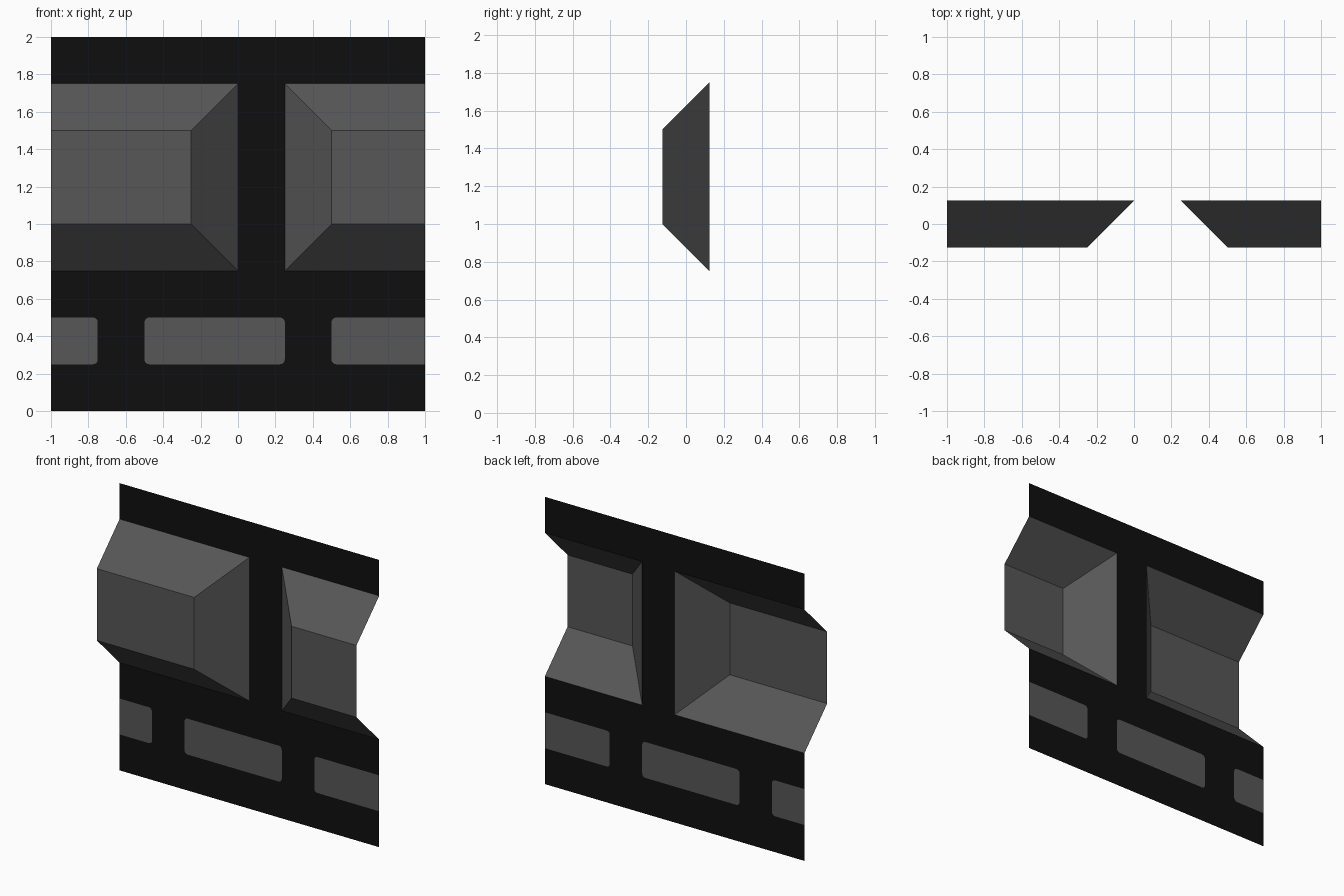
import bpy
import math

if "Cube" in bpy.data.objects:
    bpy.data.objects.remove(bpy.data.objects["Cube"])

BACK, FRONT = 0.125, -0.125


def material(name, v):
    m = bpy.data.materials.new(name)
    m.diffuse_color = (v, v, v, 1)
    m.use_nodes = True
    m.node_tree.nodes["Principled BSDF"].inputs["Base Color"].default_value = m.diffuse_color
    return m


grout = material("black grout", 0.0048)
stone = material("dark grey stone", 0.095)


def sheet(name, polygons, mat):
    """Mesh of separate polygons, each wound to face the front."""
    verts, faces = [], []
    for poly in polygons:
        faces.append(range(len(verts), len(verts) + len(poly)))
        verts += poly
    me = bpy.data.meshes.new(name)
    me.from_pydata(verts, [], [list(f) for f in faces])
    me.materials.append(mat)
    ob = bpy.data.objects.new(name, me)
    bpy.context.collection.objects.link(ob)


def flat(points):
    return [(x, BACK, z) for x, z in points]


def rect(x0, x1, z0, z1):
    return flat([(x0, z0), (x1, z0), (x1, z1), (x0, z1)])


def brick_end(x, z0, z1, side, r=0.025, n=4):
    """Rounded end of a brick, bottom to top; side is +1 right, -1 left."""
    arc = [math.pi / 2 * i / n for i in range(n + 1)]
    low = [(x - side * r * (1 - math.sin(a)), z0 + r * (1 - math.cos(a))) for a in arc]
    return low + [(px, z0 + z1 - pz) for px, pz in reversed(low)]


# Small flush bricks, cut into the wall plane
Z0, Z1 = 0.25, 0.5
first_right = brick_end(-0.75, Z0, Z1, 1)
mid_left = brick_end(-0.5, Z0, Z1, -1)
mid_right = brick_end(0.25, Z0, Z1, 1)
last_left = brick_end(0.5, Z0, Z1, -1)
sheet("small_bricks", [
    flat([(-1, Z0)] + first_right + [(-1, Z1)]),
    flat(mid_right + mid_left[::-1]),
    flat([(1, Z0), (1, Z1)] + last_left[::-1]),
], stone)

# Grout: horizontal bands, joint between big blocks, joints between bricks
sheet("grout_wall", [
    rect(-1, 1, 0, Z0),
    rect(-1, 1, Z1, 0.75),
    rect(0, 0.25, 0.75, 1.75),
    rect(-1, 1, 1.75, 2),
    flat(mid_left + first_right[::-1]),
    flat(last_left + mid_right[::-1]),
], grout)


# Big bevelled blocks: open shells, cut off at the outer edge of the wall
def block(name, outer, joint):
    s = 1 if joint > outer else -1
    inner = joint - s * 0.25

    def quad(*p):
        return list(p) if s > 0 else list(p)[::-1]

    bl, tl = (outer, BACK, 0.75), (outer, BACK, 1.75)
    br, tr = (joint, BACK, 0.75), (joint, BACK, 1.75)
    fbl, ftl = (outer, FRONT, 1.0), (outer, FRONT, 1.5)
    fbr, ftr = (inner, FRONT, 1.0), (inner, FRONT, 1.5)
    sheet(name, [
        quad(fbl, fbr, ftr, ftl),
        quad(ftl, ftr, tr, tl),
        quad(bl, br, fbr, fbl),
        quad(fbr, br, tr, ftr),
    ], stone)


block("left_block", -1, 0)
block("right_block", 1, 0.25)
